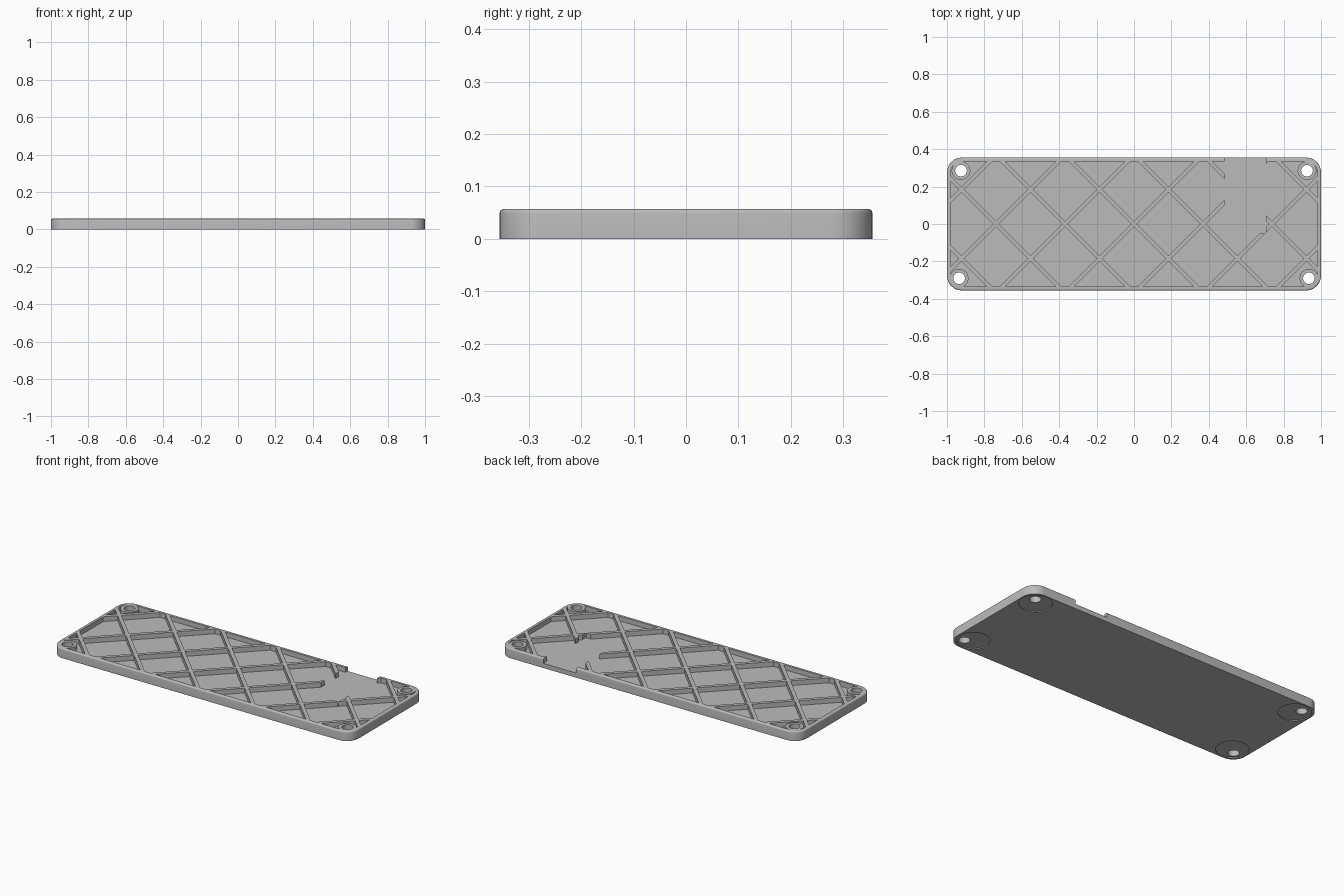
import bpy, bmesh, math
from math import sin, cos, pi

if "Cube" in bpy.data.objects:
    bpy.data.objects.remove(bpy.data.objects["Cube"])

HALF_X, HALF_Y, TOP, RADIUS = 1.0, 0.355, 0.057, 0.08
FLOOR, RIM, RIB = 0.028, 0.02, 0.022
PITCH = 0.369

grey = bpy.data.materials.new("light_grey")
grey.use_nodes = True
grey.diffuse_color = (0.5, 0.5, 0.5, 1)
grey.node_tree.nodes["Principled BSDF"].inputs["Base Color"].default_value = (0.5, 0.5, 0.5, 1)


def make_object(name, bm):
    mesh = bpy.data.meshes.new(name)
    bmesh.ops.recalc_face_normals(bm, faces=bm.faces)
    bm.to_mesh(mesh)
    bm.free()
    obj = bpy.data.objects.new(name, mesh)
    bpy.context.collection.objects.link(obj)
    mesh.materials.append(grey)
    return obj


def outline(inset, steps=12):
    """Rounded rectangle, inset from the outer edge of the plate."""
    r = RADIUS - inset
    pts = []
    for q, (sx, sy) in enumerate([(1, 1), (-1, 1), (-1, -1), (1, -1)]):
        for i in range(steps + 1):
            a = (q + i / steps) * pi / 2
            pts.append((sx * (HALF_X - RADIUS) + r * cos(a),
                        sy * (HALF_Y - RADIUS) + r * sin(a)))
    return pts


def rounded_slab(name, levels):
    """Stack of rounded outlines given as (inset, z)."""
    bm = bmesh.new()
    rings = [[bm.verts.new((x, y, z)) for x, y in outline(inset)] for inset, z in levels]
    for low, high in zip(rings, rings[1:]):
        for i in range(len(low)):
            j = (i + 1) % len(low)
            bm.faces.new((low[i], low[j], high[j], high[i]))
    bm.faces.new(rings[0][::-1])
    bm.faces.new(rings[-1])
    return make_object(name, bm)


def box(name, center, size, turn=0):
    bm = bmesh.new()
    bmesh.ops.create_cube(bm, size=1)
    bmesh.ops.scale(bm, vec=size, verts=bm.verts)
    obj = make_object(name, bm)
    obj.location, obj.rotation_euler.z = center, turn
    return obj


def cylinder(name, x, y, radius, z0, z1):
    bm = bmesh.new()
    bmesh.ops.create_cone(bm, cap_ends=True, segments=40, radius1=radius,
                          radius2=radius, depth=z1 - z0)
    obj = make_object(name, bm)
    obj.location = (x, y, (z0 + z1) / 2)
    return obj


def boolean(target, tool, operation="DIFFERENCE"):
    mod = target.modifiers.new("cut", "BOOLEAN")
    mod.operation, mod.object, mod.solver = operation, tool, "EXACT"
    tool.hide_render = True
    bpy.context.view_layer.objects.active = target
    bpy.ops.object.modifier_apply(modifier=mod.name)
    bpy.data.objects.remove(tool)


# Outer plate with a rounded top edge
edge = 0.007
plate = rounded_slab("ribbed_cover_plate", [(0, 0)] + [
    (edge * (1 - cos(a)), TOP - edge + edge * sin(a))
    for a in [i * pi / 8 for i in range(5)]])

# Hollow between the rim, diagonal ribs and corner bosses
hollow = rounded_slab("hollow_cutter", [(RIM, FLOOR), (RIM, TOP + 0.05)])
for k in range(-3, 4):
    for turn in (pi / 4, -pi / 4):
        rib = box("rib", (k * PITCH, 0, 0.05), (1.6, RIB, 0.3), turn)
        boolean(hollow, rib)

holes = [(-0.935, -0.29), (0.935, -0.29), (-0.925, 0.285), (0.925, 0.285)]
for x, y in holes:
    boolean(hollow, cylinder("boss", x, y, 0.05, -0.1, 0.3))
boolean(plate, hollow)

# Clear pocket that opens through the back rim
x0, x1, y0, y1 = 0.485, 0.705, -0.05, 0.45
pocket = box("pocket_cutter", ((x0 + x1) / 2, (y0 + y1) / 2, FLOOR + 0.05),
             (x1 - x0, y1 - y0, 0.1))
boolean(plate, pocket)

# Screw holes and shallow round foot recesses underneath
for x, y in holes:
    boolean(plate, cylinder("screw_hole_cutter", x, y, 0.031, -0.1, 0.2))
    boolean(plate, cylinder("foot_recess_cutter", math.copysign(0.9, x),
                            math.copysign(0.258, y), 0.09, -0.05, 0.005))

bpy.ops.object.select_all(action="DESELECT")
plate.select_set(True)
bpy.context.view_layer.objects.active = plate
bpy.ops.object.shade_smooth_by_angle(angle=math.radians(30))
